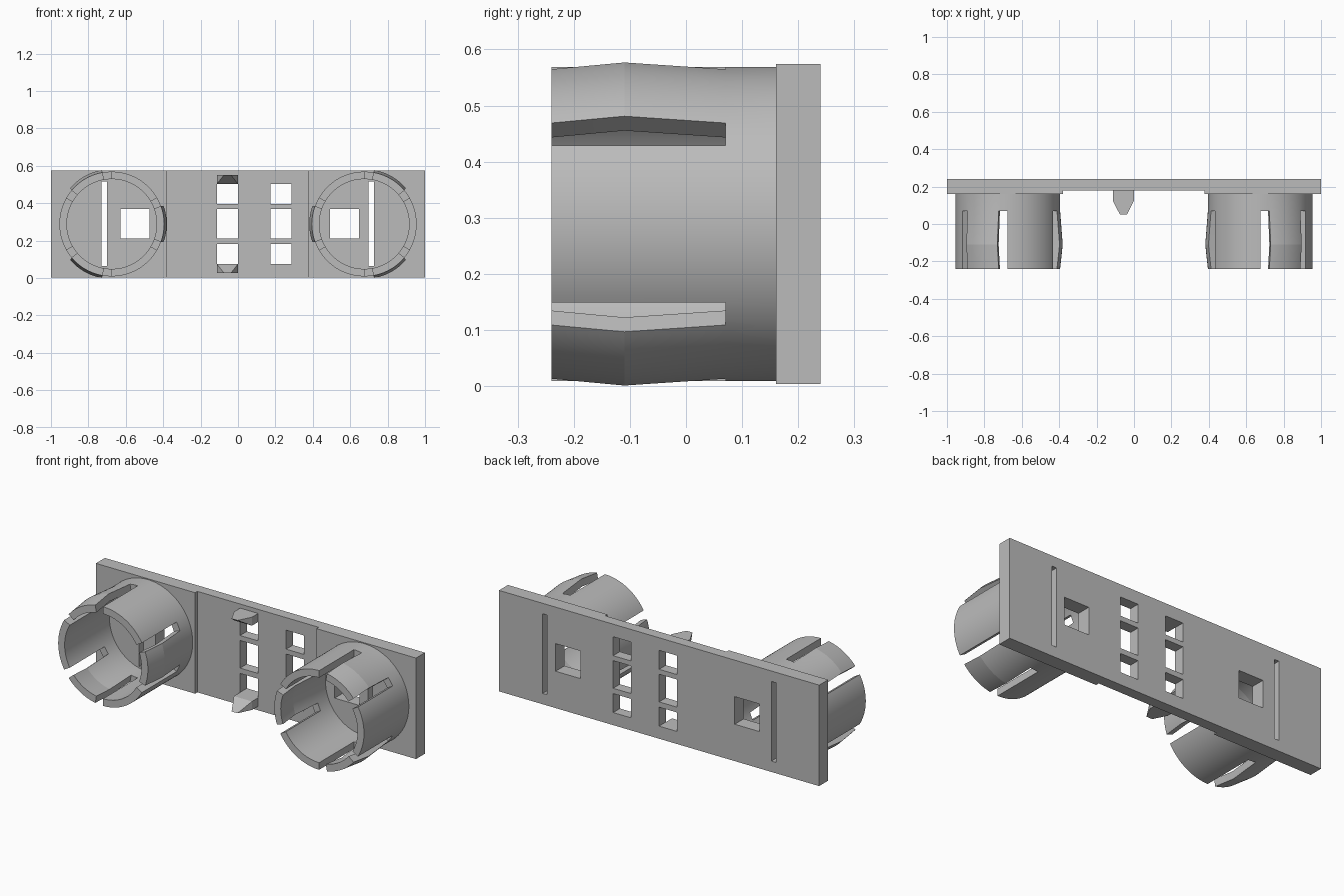
import bpy
import bmesh
from math import cos, sin, radians

cube = bpy.data.objects.get("Cube")
if cube:
    bpy.data.objects.remove(cube, do_unlink=True)

ZC = 0.289          # height of the plate's centre line
PLATE_H = 0.285     # half height of the plate
SOCKET_X = 0.675

grey = bpy.data.materials.new("plain grey")
grey.use_nodes = True
grey.diffuse_color = (0.5, 0.5, 0.5, 1)
grey.node_tree.nodes["Principled BSDF"].inputs["Base Color"].default_value = (0.5, 0.5, 0.5, 1)


def make(name, bm):
    bmesh.ops.recalc_face_normals(bm, faces=bm.faces)
    mesh = bpy.data.meshes.new(name)
    bm.to_mesh(mesh)
    bm.free()
    obj = bpy.data.objects.new(name, mesh)
    bpy.context.collection.objects.link(obj)
    mesh.materials.append(grey)
    return obj


def activate(obj):
    bpy.ops.object.select_all(action='DESELECT')
    obj.select_set(True)
    bpy.context.view_layer.objects.active = obj


def add_box(bm, x0, x1, z0, z1, y0=0.1, y1=0.3):
    verts = bmesh.ops.create_cube(bm, size=1)["verts"]
    for v in verts:
        v.co = ((x0 + x1) / 2 + v.co.x * (x1 - x0),
                (y0 + y1) / 2 + v.co.y * (y1 - y0),
                (z0 + z1) / 2 + v.co.z * (z1 - z0))


# Backing plate, thinner in the middle
profile = [(-1, 0.24), (-1, 0.16), (-0.38, 0.16), (-0.38, 0.18),
           (0.378, 0.18), (0.378, 0.16), (1, 0.16), (1, 0.24)]
bm = bmesh.new()
face = bm.faces.new([bm.verts.new((x, y, ZC - PLATE_H)) for x, y in profile])
top = bmesh.ops.extrude_face_region(bm, geom=[face])["geom"]
bmesh.ops.translate(bm, vec=(0, 0, 2 * PLATE_H),
                    verts=[g for g in top if isinstance(g, bmesh.types.BMVert)])
plate = make("backing_plate", bm)

# Windows and slits cut through the plate
bm = bmesh.new()
for x0, x1 in [(-0.113, 0), (0.175, 0.287)]:
    add_box(bm, x0, x1, ZC - 0.077, ZC + 0.079)
    for s in (-1, 1):
        a, b = sorted((ZC + s * 0.107, ZC + s * 0.214))
        add_box(bm, x0, x1, a, b)
for x0, x1 in [(-0.627, -0.472), (0.492, 0.647)]:
    add_box(bm, x0, x1, ZC - 0.077, ZC + 0.079)
for x0, x1 in [(-0.729, -0.701), (0.699, 0.727)]:
    add_box(bm, x0, x1, ZC - 0.224, ZC + 0.226)
cutter = make("window_cutter", bm)
cutter.hide_render = True
cut = plate.modifiers.new("windows", 'BOOLEAN')
cut.operation = 'DIFFERENCE'
cut.solver = 'EXACT'
cut.object = cutter
activate(plate)
bpy.ops.object.modifier_apply(modifier=cut.name)
bpy.data.objects.remove(cutter, do_unlink=True)


# Slotted socket: a ring with three fixed walls and three bulging spring clips
def socket(name, cx, side):
    rows = [-0.24, -0.11, 0.07, 0.165]
    radii = [0.24, 0.28]
    step = 2.5
    count = int(360 / step)

    def offset(angle):      # signed angle from the nearest clip's centre
        return (angle + 60) % 120 - 60

    def solid(i, j):
        if not 0 <= j < 3:
            return False
        return j == 2 or not 20 < abs(offset((i + 0.5) * step)) < 30

    bm = bmesh.new()
    cache = {}

    def vert(i, j, k):
        i %= count
        if (i, j, k) not in cache:
            angle = i * step
            x, z = radii[k] * cos(radians(angle)), radii[k] * sin(radians(angle))
            off = offset(angle)
            if j == 1 and abs(off) < 21:
                x += 0.014 * cos(radians(angle - off))
                z += 0.014 * sin(radians(angle - off))
            cache[i, j, k] = bm.verts.new((cx + side * x, rows[j], ZC + z))
        return cache[i, j, k]

    def quad(*corners):
        bm.faces.new([vert(*c) for c in corners])

    for i in range(count):
        for j in range(3):
            if not solid(i, j):
                continue
            for k in (0, 1):
                quad((i, j, k), (i + 1, j, k), (i + 1, j + 1, k), (i, j + 1, k))
                if not solid(i + 2 * k - 1, j):
                    quad((i + k, j, 0), (i + k, j, 1), (i + k, j + 1, 1), (i + k, j + 1, 0))
                if not solid(i, j + 2 * k - 1):
                    quad((i, j + k, 0), (i + 1, j + k, 0), (i + 1, j + k, 1), (i, j + k, 1))
    activate(make(name, bm))
    bpy.ops.object.shade_smooth_by_angle(angle=radians(6))


socket("right_socket", -SOCKET_X, 1)
socket("left_socket", SOCKET_X, -1)


# Wedge-shaped hooks above and below the left column of windows
def hook(name, side):
    inner, outer = ZC + side * 0.214, ZC + side * 0.262
    points = [(x, y, z) for x in (-0.113, 0) for y in (0.125, 0.19) for z in (inner, outer)]
    points += [(x, 0.05, outer) for x in (-0.075, -0.038)]
    bm = bmesh.new()
    for p in points:
        bm.verts.new(p)
    bmesh.ops.convex_hull(bm, input=bm.verts)
    bmesh.ops.dissolve_limit(bm, angle_limit=0.01, verts=bm.verts, edges=bm.edges)
    make(name, bm)


hook("upper_hook", 1)
hook("lower_hook", -1)
